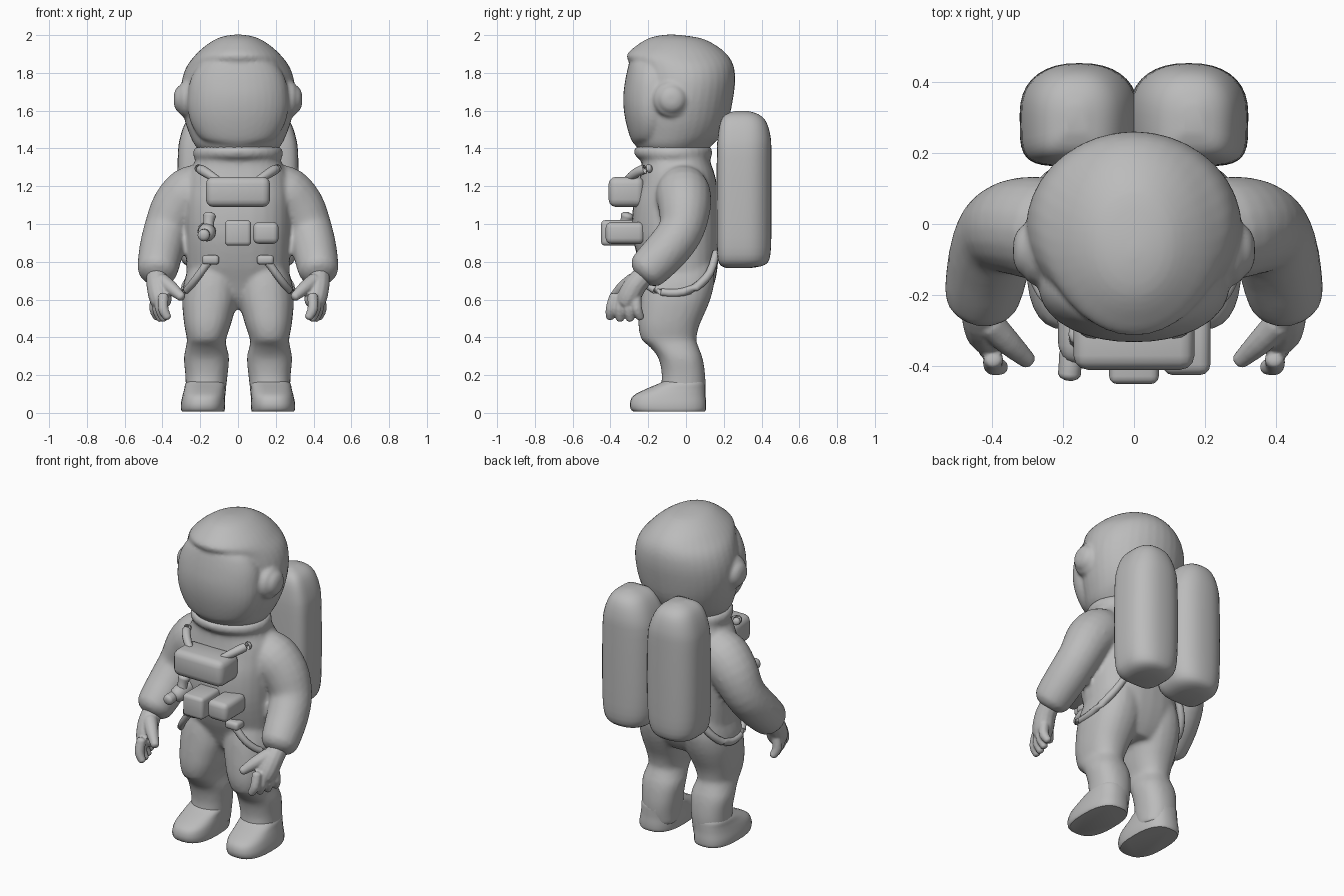
import bpy, bmesh, math
from mathutils import Vector

if "Cube" in bpy.data.objects:
    bpy.data.objects.remove(bpy.data.objects["Cube"])

suit_grey = bpy.data.materials.new("suit_grey")
suit_grey.diffuse_color = (0.5, 0.5, 0.5, 1)
suit_grey.use_nodes = True
suit_grey.node_tree.nodes["Principled BSDF"].inputs["Base Color"].default_value = suit_grey.diffuse_color


def finish(name, bm, mirror=False, angle=40):
    bmesh.ops.recalc_face_normals(bm, faces=bm.faces)
    me = bpy.data.meshes.new(name)
    bm.to_mesh(me)
    bm.free()
    me.materials.append(suit_grey)
    ob = bpy.data.objects.new(name, me)
    bpy.context.collection.objects.link(ob)
    bpy.ops.object.select_all(action='DESELECT')
    ob.select_set(True)
    bpy.context.view_layer.objects.active = ob
    bpy.ops.object.shade_smooth_by_angle(angle=math.radians(angle))
    if mirror:
        ob.modifiers.new("mirror", 'MIRROR').use_mirror_merge = False
    return ob


def spline(rows, k):
    """Smoothly interpolate rows of numbers, passing through each row."""
    out = []
    for i in range(len(rows) - 1):
        p = [rows[max(0, min(len(rows) - 1, i + d))] for d in (-1, 0, 1, 2)]
        for s in range(k):
            t = s / k
            out.append([0.5 * (2 * b + (c - a) * t + (2 * a - 5 * b + 4 * c - d) * t * t
                               + (3 * b - a - 3 * c + d) * t ** 3) for a, b, c, d in zip(*p)])
    return out + [list(rows[-1])]


def skin(bm, rings):
    rings = [[bm.verts.new(p) for p in r] for r in rings]
    n = len(rings[0])
    for a, b in zip(rings, rings[1:]):
        for i in range(n):
            j = (i + 1) % n
            bm.faces.new((a[i], a[j], b[j], b[i]))
    bm.faces.new(rings[0])
    bm.faces.new(rings[-1])


def loft(name, rows, n=28, power=2.0, front_power=None, k=3, mirror=False):
    """Stack rounded sections; each row is z, centre x, half width, front y, back y."""
    bm = bmesh.new()
    rings = []
    for z, cx, rx, yf, yb in spline(rows, k):
        ring = []
        for i in range(n):
            t = 2 * math.pi * i / n
            c, s = math.cos(t), math.sin(t)
            e = 2 / (front_power if front_power and s < 0 else power)
            ring.append((cx + rx * math.copysign(abs(c) ** e, c),
                         (yf + yb) / 2 + (yb - yf) / 2 * math.copysign(abs(s) ** e, s), z))
        rings.append(ring)
    skin(bm, rings)
    return finish(name, bm, mirror)


def tube(name, paths, n=14, k=3, mirror=False):
    """Round limbs along paths of x, y, z, radius, with domed ends."""
    bm = bmesh.new()
    for path in paths:
        pts = spline(path, k)
        rings = []
        for i, (x, y, z, r) in enumerate(pts):
            d = (Vector(pts[min(i + 1, len(pts) - 1)][:3]) - Vector(pts[max(i - 1, 0)][:3])).normalized()
            ref = Vector((0, 1, 0)) if abs(d.y) < 0.9 else Vector((1, 0, 0))
            u = d.cross(ref).normalized()
            v = d.cross(u)

            def ring(off, rad):
                return [Vector((x, y, z)) + d * off + rad * (u * math.cos(a) + v * math.sin(a))
                        for a in [2 * math.pi * q / n for q in range(n)]]
            if i == 0:
                rings += [ring(-r * .45, r * .4), ring(-r * .28, r * .78)]
            rings.append(ring(0, r))
            if i == len(pts) - 1:
                rings += [ring(r * .28, r * .78), ring(r * .45, r * .4)]
        skin(bm, rings)
    return finish(name, bm, mirror, 60)


def box(name, lo, hi, bevel, mirror=False):
    bm = bmesh.new()
    bmesh.ops.create_cube(bm, size=1)
    for v in bm.verts:
        v.co = [l + (h - l) * (c + .5) for l, h, c in zip(lo, hi, v.co)]
    bmesh.ops.bevel(bm, geom=bm.edges[:], offset=bevel, segments=3, profile=.5, affect='EDGES')
    return finish(name, bm, mirror)


def fuse(name, parts, voxel, rounds):
    """Melt overlapping parts into one soft surface."""
    bpy.ops.object.select_all(action='DESELECT')
    for ob in parts:
        ob.select_set(True)
    bpy.context.view_layer.objects.active = parts[0]
    bpy.ops.object.convert(target='MESH')
    bpy.ops.object.join()
    ob = bpy.context.view_layer.objects.active
    ob.name = name
    m = ob.modifiers.new("melt", 'REMESH')
    m.mode, m.voxel_size, m.use_smooth_shade = 'VOXEL', voxel, True
    s = ob.modifiers.new("soften", 'SMOOTH')
    s.factor, s.iterations = .5, rounds


# Helmet shell with a jutting brow, and a bulging squarish visor, as one surface
helmet = loft("helmet", [(1.38, 0, .195, -.24, .10), (1.42, 0, .23, -.268, .14), (1.47, 0, .255, -.28, .188),
                         (1.55, 0, .283, -.285, .225), (1.65, 0, .302, -.28, .247), (1.75, 0, .299, -.275, .26),
                         (1.83, 0, .274, -.285, .254), (1.89, 0, .23, -.315, .224), (1.94, 0, .177, -.268, .167),
                         (1.98, 0, .115, -.205, .09), (1.997, 0, .06, -.145, 0), (2.003, 0, .008, -.09, -.07)],
              n=36)
visor = loft("visor", [(1.42, 0, .13, -.272, -.1), (1.45, 0, .195, -.292, -.08), (1.52, 0, .243, -.314, -.04),
                       (1.60, 0, .265, -.329, -.02), (1.68, 0, .267, -.332, -.01), (1.76, 0, .253, -.322, -.02),
                       (1.83, 0, .215, -.307, -.05), (1.87, 0, .16, -.295, -.1)], n=36, power=2.1)
ear = tube("ear", [[(.24, -.075, 1.66, .107), (.29, -.075, 1.66, .094), (.305, -.075, 1.66, .077)]],
           n=20, mirror=True)
fuse("helmet", [helmet, visor, ear], .011, 3)

# Torso, collar, bent sleeves and legs, melted into one suit
torso = loft("torso", [(.55, 0, .11, -.12, .08), (.61, 0, .21, -.17, .12), (.70, 0, .265, -.21, .155),
                       (.80, 0, .275, -.25, .17), (.95, 0, .28, -.285, .177), (1.10, 0, .28, -.28, .172),
                       (1.20, 0, .275, -.255, .165), (1.27, 0, .26, -.24, .15), (1.33, 0, .228, -.235, .13),
                       (1.41, 0, .21, -.25, .12)], power=2.4)
collar = loft("collar", [(1.34, 0, .215, -.235, .12), (1.355, 0, .235, -.265, .135),
                         (1.385, 0, .238, -.276, .14), (1.41, 0, .222, -.265, .13)])
leg = loft("leg", [(.05, .17, .10, -.10, .09), (.12, .17, .106, -.132, .102), (.20, .167, .112, -.128, .102),
                   (.29, .167, .12, -.146, .088), (.35, .168, .108, -.192, .066), (.39, .167, .104, -.236, .055),
                   (.46, .162, .122, -.252, .07), (.54, .155, .138, -.25, .105), (.61, .148, .148, -.243, .132),
                   (.69, .142, .145, -.232, .15), (.78, .13, .13, -.21, .15)], n=24, power=2.3, mirror=True)
arm = tube("arm", [[(.17, -.02, 1.20, .125), (.25, -.015, 1.16, .146), (.325, -.008, 1.08, .138),
                    (.378, -.025, .97, .121), (.403, -.09, .875, .118), (.42, -.17, .79, .112),
                    (.427, -.212, .748, .104)]], n=20, mirror=True)
fuse("suit_body", [torso, collar, leg, arm], .013, 5)

# Boots with flat soles
loft("boot", [(.008, .185, .112, -.28, .10), (.02, .186, .116, -.292, .106), (.05, .185, .117, -.297, .107),
              (.09, .182, .112, -.28, .104), (.125, .178, .107, -.215, .103), (.155, .173, .105, -.145, .101),
              (.18, .17, .09, -.10, .09)], n=28, power=2.6, mirror=True)

# Gloves: palm, four fingers and thumb
hand = [[(.43, -.21, .74, .056), (.425, -.265, .68, .06), (.413, -.30, .62, .062), (.405, -.32, .58, .054)]]
for i in range(4):
    bx, by = .395 + .013 * i, -.378 + .038 * i
    tx, ty = .372 + .018 * i, -.402 + .054 * i
    hand.append([(bx, by, .62, .028), ((bx + tx) / 2 + .012, (by + ty) / 2 - .008, .55, .028),
                 (tx, ty, .49 + .009 * abs(i - 1.5), .022)])
hand.append([(.405, -.28, .70, .042), (.352, -.335, .66, .036), (.297, -.385, .612, .024)])
fuse("glove", [tube("glove_half", hand, n=12, mirror=True)], .007, 3)

# Twin back tanks
loft("back_tank", [(.768, .165, .07, .21, .35), (.785, .16, .12, .18, .42), (.84, .156, .155, .165, .447),
                   (1.0, .154, .167, .162, .452), (1.35, .154, .165, .163, .452), (1.46, .156, .15, .168, .448),
                   (1.54, .16, .117, .182, .425), (1.58, .163, .077, .21, .385), (1.598, .165, .025, .26, .33)],
     n=36, power=2.35, front_power=4.5, mirror=True)

# Chest control box and strap tabs
box("chest_box", (-.17, -.41, 1.09), (.17, -.22, 1.25), .04)
tube("shoulder_strap", [[(.11, -.31, 1.235, .02), (.15, -.28, 1.26, .024), (.19, -.235, 1.285, .026),
                         (.21, -.19, 1.295, .022)]], n=8, mirror=True)

# Belt pouches and valve
box("centre_pouch", (-.07, -.45, .885), (.07, -.25, 1.02), .022)
box("side_pouch", (.08, -.425, .895), (.215, -.22, 1.01), .03)
tube("valve", [[(-.165, -.24, .96, .05), (-.165, -.34, .955, .048), (-.17, -.37, .95, .038)],
               [(-.18, -.36, .945, .03), (-.18, -.40, .943, .032), (-.182, -.425, .94, .032)],
               [(-.155, -.33, .96, .03), (-.155, -.32, 1.01, .028), (-.15, -.31, 1.045, .035)]], n=12)

# Hip harness clips and straps
box("harness_clip", (.10, -.28, .785), (.19, -.2, .835), .018, mirror=True)
tube("harness_strap", [[(.15, -.255, .81, .022), (.215, -.235, .72, .02), (.27, -.165, .65, .02),
                        (.288, -.05, .635, .022), (.28, .05, .665, .022), (.24, .125, .74, .022),
                        (.18, .16, .85, .02)]], n=10, mirror=True)
